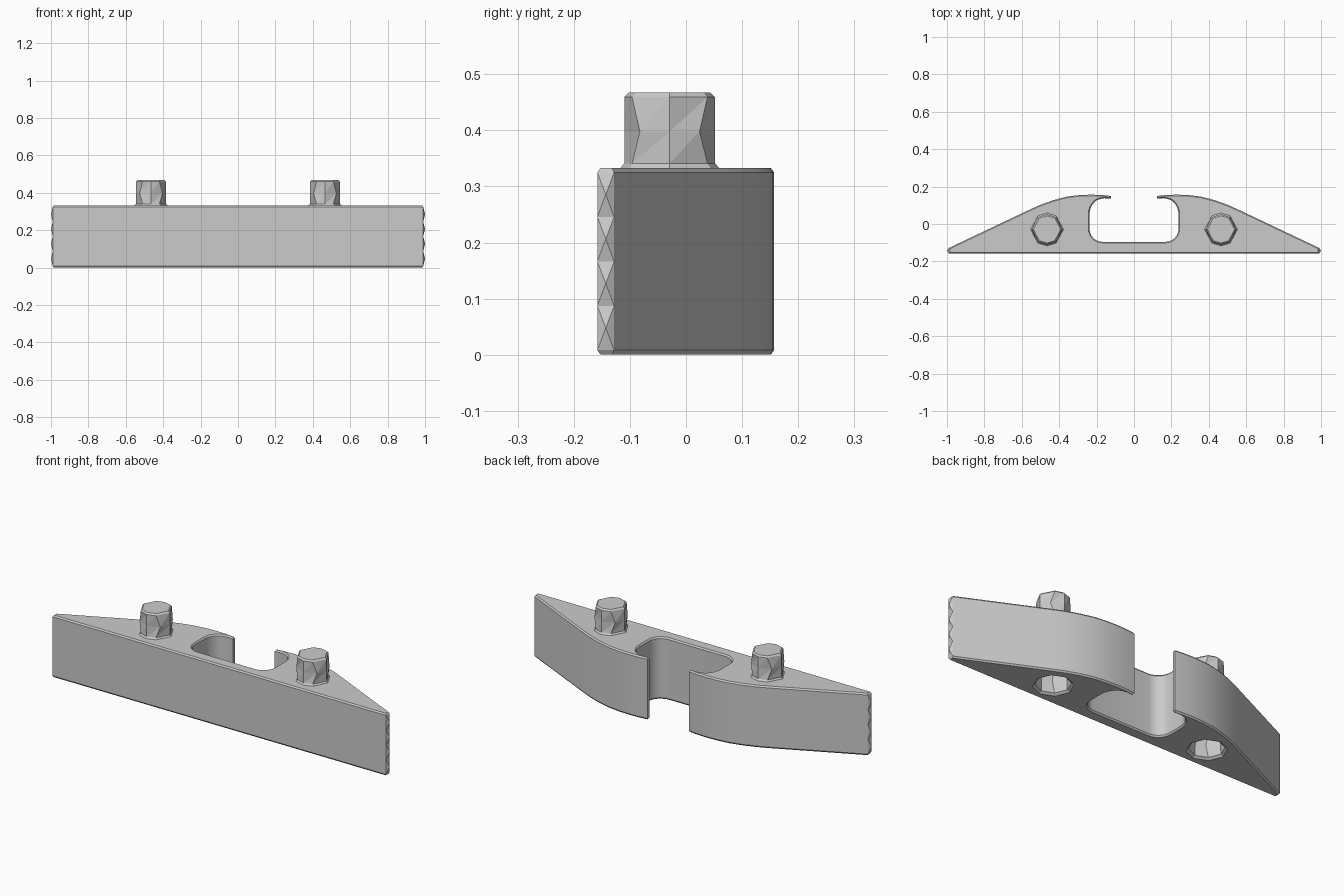
import bpy, bmesh
from math import sin, cos, pi, radians
from mathutils import Vector

if "Cube" in bpy.data.objects:
    bpy.data.objects.remove(bpy.data.objects["Cube"], do_unlink=True)

grey = bpy.data.materials.new("light grey")
grey.use_nodes = True
GREY = (0.6, 0.6, 0.6, 1)
grey.diffuse_color = GREY
grey.node_tree.nodes["Principled BSDF"].inputs["Base Color"].default_value = GREY

HEIGHT, CHAMFER = 0.333, 0.008
PEG_X, PEG_Y = 0.465, -0.029


def finish(bm, name):
    bmesh.ops.recalc_face_normals(bm, faces=bm.faces)
    mesh = bpy.data.meshes.new(name)
    bm.to_mesh(mesh)
    bm.free()
    mesh.materials.append(grey)
    obj = bpy.data.objects.new(name, mesh)
    bpy.context.collection.objects.link(obj)
    return obj


def loft_octagons(bm, x, rings):
    """Loft rings of (z, radius, swing), cap the last, return the first loop."""
    loops = []
    for z, r, swing in rings:
        loop = []
        for i in range(8):
            a = i * pi / 4
            if i % 2:
                a += radians(swing) * (1 if i % 4 == 1 else -1)
            loop.append(bm.verts.new((x + r * cos(a), PEG_Y + r * sin(a), z)))
        loops.append(loop)
    for low, high in zip(loops, loops[1:]):
        for i in range(8):
            j = (i + 1) % 8
            bm.faces.new((low[i], low[j], high[j]))
            bm.faces.new((low[i], high[j], high[i]))
    bm.faces.new(loops[-1])
    return loops[0]


def arc(cx, cy, rx, ry, start, end, steps):
    angles = [radians(start + (end - start) * i / steps) for i in range(steps + 1)]
    return [(cx + rx * cos(a), cy + ry * sin(a)) for a in angles]


def inset(points, distance):
    """Move each corner of a counter-clockwise outline inwards."""
    result = []
    for i, p in enumerate(points):
        p = Vector(p)
        before = (p - Vector(points[i - 1])).normalized()
        after = (Vector(points[(i + 1) % len(points)]) - p).normalized()
        n1, n2 = Vector((-before.y, before.x)), Vector((-after.y, after.x))
        result.append(p + (n1 + n2) * distance / (1 + n1.dot(n2)))
    return result


def faceted_end(bm, low_a, low_b, high_b, high_a, side):
    """Fill a narrow end with a column of four shallow pyramids."""
    def column(low, high):
        steps = [bm.verts.new(low.co.lerp(high.co, k / 4)) for k in (1, 2, 3)]
        return [low] + steps + [high]
    a, b = column(low_a, high_a), column(low_b, high_b)
    for k in range(4):
        cell = [a[k], b[k], b[k + 1], a[k + 1]]
        tip = sum((v.co for v in cell), Vector()) / 4
        tip.x = side
        apex = bm.verts.new(tip)
        for m in range(4):
            bm.faces.new((cell[m], cell[(m + 1) % 4], apex))


# Half outline: narrow end, sloping back, hook, then the channel
half = [(0.99, -0.158), (0.99, -0.128), (0.56, 0.076), (0.5, 0.103), (0.43, 0.128),
        (0.36, 0.146), (0.29, 0.155), (0.23, 0.157), (0.17, 0.155), (0.123, 0.15),
        (0.123, 0.135), (0.16, 0.138)]
half += arc(0.17, 0.05, 0.068, 0.085, 80, 0, 6)
half += arc(0.17, -0.025, 0.068, 0.07, 0, -90, 6)
outline = half + [(-x, y) for x, y in reversed(half)]
count = len(outline)

# Body: chamfered stack of outline rings
bm = bmesh.new()
narrow = inset(outline, 0.006)
levels = [(narrow, 0), (outline, CHAMFER), (outline, HEIGHT - CHAMFER), (narrow, HEIGHT)]
rings = [[bm.verts.new((p[0], p[1], z)) for p in points] for points, z in levels]
for level in range(3):
    low, high = rings[level], rings[level + 1]
    for i in range(count):
        j = (i + 1) % count
        quad = (low[i], low[j], high[j], high[i])
        if level == 1 and i in (0, count - 2):
            faceted_end(bm, *quad, 1 if i == 0 else -1)
        else:
            bm.faces.new(quad)
bm.faces.new(rings[3])

# Underside with two octagonal sockets
borders = [rings[0]]
for x in (-PEG_X, PEG_X):
    borders.append(loft_octagons(bm, x, [
        (0, 0.098, 0), (0.01, 0.085, 0), (0.075, 0.083, 8), (0.14, 0.083, 0)]))
edges = [bm.edges.get((loop[i - 1], loop[i])) for loop in borders for i in range(len(loop))]
bmesh.ops.triangle_fill(bm, edges=edges, use_beauty=True, normal=(0, 0, -1))
body = finish(bm, "body")
bpy.ops.object.select_all(action="DESELECT")
bpy.context.view_layer.objects.active = body
body.select_set(True)
bpy.ops.object.shade_smooth_by_angle(angle=radians(22))

# Pegs on top, each with a flared foot and chamfered tip
for side, x in (("right", -PEG_X), ("left", PEG_X)):
    bm = bmesh.new()
    loft_octagons(bm, x, [
        (HEIGHT, 0.088, 11), (HEIGHT + 0.008, 0.081, 11), (0.398, 0.081, -4),
        (0.459, 0.081, 11), (0.467, 0.073, 11)])
    finish(bm, side + "_peg")
